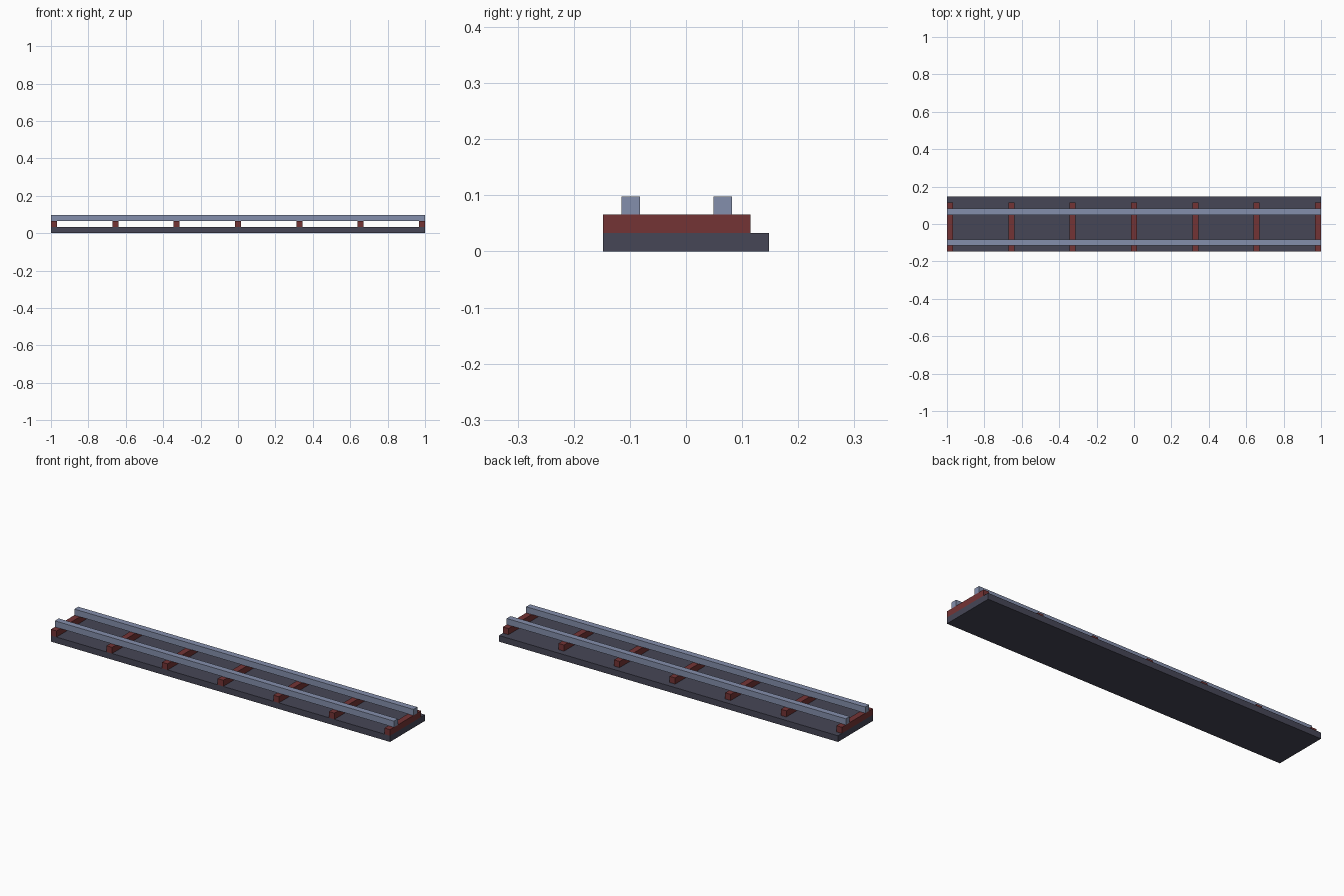
import bpy

cube = bpy.data.objects.get("Cube")
if cube:
    bpy.data.objects.remove(cube, do_unlink=True)

U = 2 / 61                      # one block; the track is 61 x 9 x 3 blocks
ORIGIN = (-30.5, -4.5, 0)


def material(name, rgb):
    lin = [((c / 255 + 0.055) / 1.055) ** 2.4 for c in rgb] + [1]
    m = bpy.data.materials.new(name)
    m.use_nodes = True
    m.diffuse_color = lin
    m.node_tree.nodes["Principled BSDF"].inputs["Base Color"].default_value = lin
    return m


def block(name, start, size, mat):
    """Box placed by its lowest corner and size, both counted in blocks."""
    centre = [(o + s + d / 2) * U for o, s, d in zip(ORIGIN, start, size)]
    bpy.ops.mesh.primitive_cube_add(size=1, location=centre)
    ob = bpy.context.object
    ob.name = name
    ob.scale = [d * U for d in size]
    bpy.ops.object.transform_apply(location=False, rotation=False, scale=True)
    ob.data.materials.append(mat)
    return ob


slate = material("dark slate", (70, 70, 86))
wood = material("red brown wood", (116, 52, 53))
steel = material("blue grey steel", (132, 143, 172))

# Track bed
block("track_bed", (0, 0, 0), (61, 9, 1), slate)

# Sleepers, flush with the front edge and one block short of the back
for i in range(7):
    block(f"sleeper_{i + 1}", (i * 10, 0, 1), (1, 8, 1), wood)

# Rails
for name, y in (("front_rail", 1), ("back_rail", 6)):
    block(name, (0, y, 2), (61, 1, 1), steel)
